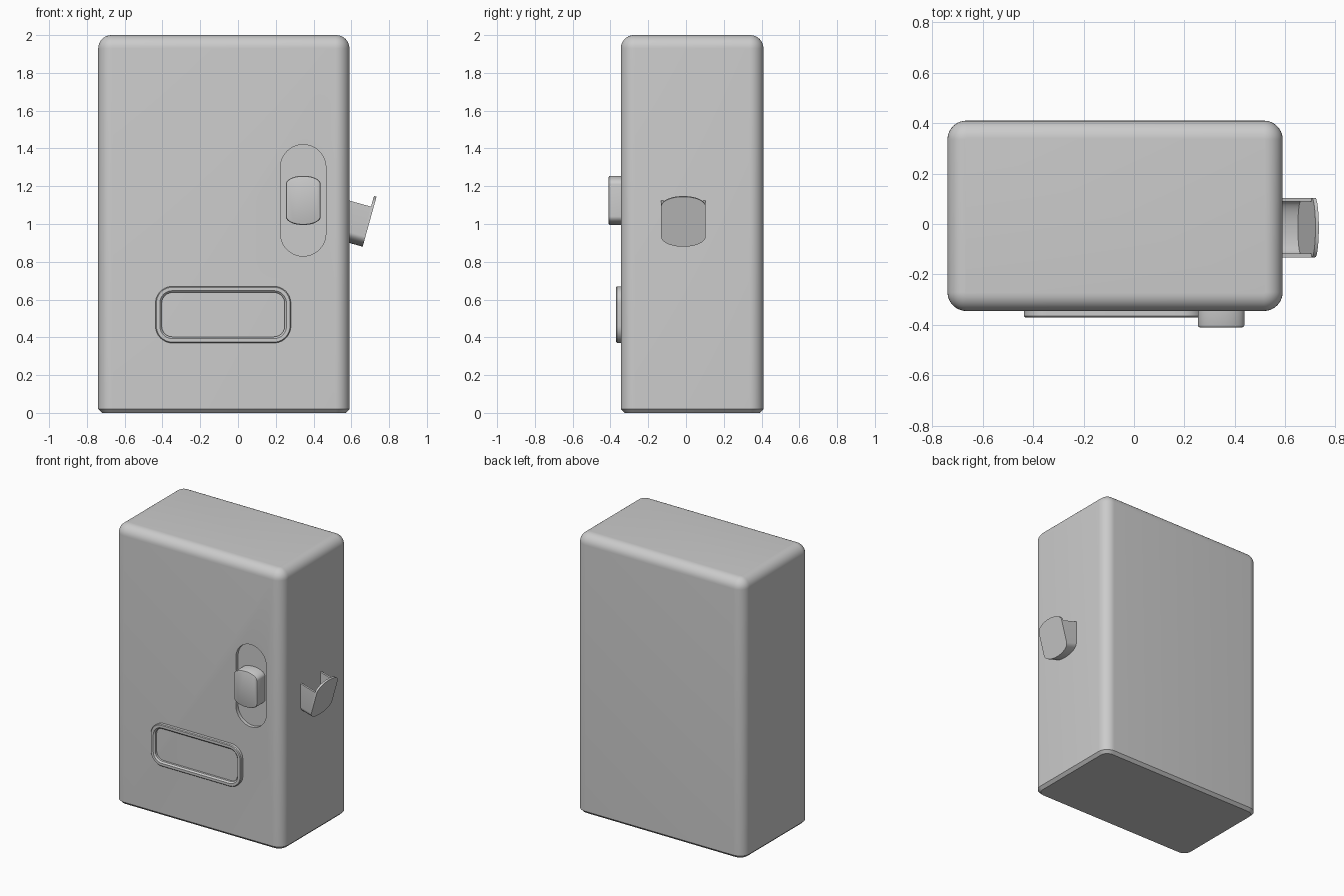
import bpy, bmesh
from math import sin, cos, pi, radians

if "Cube" in bpy.data.objects:
    bpy.data.objects.remove(bpy.data.objects["Cube"])


def rrect(a0, a1, b0, b1, ra, rb=None, n=10):
    """Outline of a rectangle with elliptical corners, starting low on the right."""
    rb = ra if rb is None else rb
    corners = [(a1 - ra, b0 + rb, -90), (a1 - ra, b1 - rb, 0),
               (a0 + ra, b1 - rb, 90), (a0 + ra, b0 + rb, 180)]
    pts = []
    for ca, cb, start in corners:
        for i in range(n + 1):
            t = radians(start + 90 * i / n)
            pts.append((ca + ra * cos(t), cb + rb * sin(t)))
    return pts


def loft(name, rings, closed=False):
    """Skin a list of 3D rings; cap the ends, or join last to first."""
    bm = bmesh.new()
    vs = [[bm.verts.new(p) for p in r] for r in rings]
    n = len(rings[0])
    for k in range(len(vs) if closed else len(vs) - 1):
        a, b = vs[k], vs[(k + 1) % len(vs)]
        for i in range(n):
            j = (i + 1) % n
            bm.faces.new((a[i], a[j], b[j], b[i]))
    if not closed:
        bm.faces.new(vs[0])
        bm.faces.new(vs[-1])
    bmesh.ops.remove_doubles(bm, verts=bm.verts[:], dist=1e-5)
    bmesh.ops.recalc_face_normals(bm, faces=bm.faces[:])
    me = bpy.data.meshes.new(name)
    bm.to_mesh(me)
    bm.free()
    ob = bpy.data.objects.new(name, me)
    bpy.context.collection.objects.link(ob)
    return ob


def smooth(ob):
    bpy.ops.object.select_all(action='DESELECT')
    bpy.context.view_layer.objects.active = ob
    ob.select_set(True)
    bpy.ops.object.shade_smooth_by_angle(angle=radians(30))


def front(pts, y):
    return [(a, y, b) for a, b in pts]


# Body: rounded box, softly rounded top, small chamfer underneath
R = 0.075
levels = [(0.02, 0), (0, 0.02)]
levels += [(0.07 * (1 - cos(t)), 1.93 + 0.07 * sin(t))
           for t in (pi / 2 * i / 8 for i in range(9))]
body = loft("body", [[(x, y, z) for x, y in
                      rrect(-0.74 + i, 0.59 - i, -0.345 + i, 0.41 - i, R - i)]
                     for i, z in levels])

# Recessed stadium slot in the front
slot = rrect(0.225, 0.465, 0.83, 1.42, 0.12, n=16)
cutter = loft("slot_cutter", [front(slot, -0.40), front(slot, -0.32)])
cutter.hide_render = True
mod = body.modifiers.new("slot", 'BOOLEAN')
mod.operation = 'DIFFERENCE'
mod.solver = 'EXACT'
mod.object = cutter
bpy.context.view_layer.objects.active = body
bpy.ops.object.modifier_apply(modifier=mod.name)
bpy.data.objects.remove(cutter)
smooth(body)

# Slider knob sitting in the slot
def knob_ring(i, y):
    return front(rrect(0.253 + i, 0.438 - i, 0.995 + i, 1.255 - i, 0.09 - i, 0.045 - i), y)

smooth(loft("slider_knob", [knob_ring(0, -0.315), knob_ring(0, -0.402),
                            knob_ring(0.003, -0.408), knob_ring(0.008, -0.41)]))

# Raised frame around the lower front panel
frame_section = [(0, -0.34), (0, -0.365), (0.005, -0.37), (0.023, -0.37),
                 (0.033, -0.36), (0.033, -0.34)]
smooth(loft("panel_frame",
            [front(rrect(-0.437 + i, 0.28 - i, 0.37 + i, 0.67 - i, 0.09 - i), y)
             for i, y in frame_section], closed=True))

# Chute on the right side, tilted so its front plate leans outward
TILT = radians(15.5)

def chute(pts, s):
    return [(0.66 + s * cos(TILT) + t * sin(TILT), y,
             0.88 - s * sin(TILT) + t * cos(TILT)) for y, t in pts]

plate = rrect(-0.132, 0.104, 0, 0.274, 0.115, 0.055)
smooth(loft("chute_plate", [chute(plate, -0.014), chute(plate, 0)]))

# Open-topped trough: lower half of the plate outline, given wall thickness
def trough(i):
    o = rrect(-0.132 + i, 0.104 - i, i, 0.274, 0.115 - i, 0.055 - i)
    return [(-0.132 + i, 0.216)] + o[33:44] + o[0:11] + [(0.104 - i, 0.216)]

wall = trough(0) + trough(0.014)[::-1]
smooth(loft("chute_trough", [chute(wall, -0.15), chute(wall, -0.012)]))
